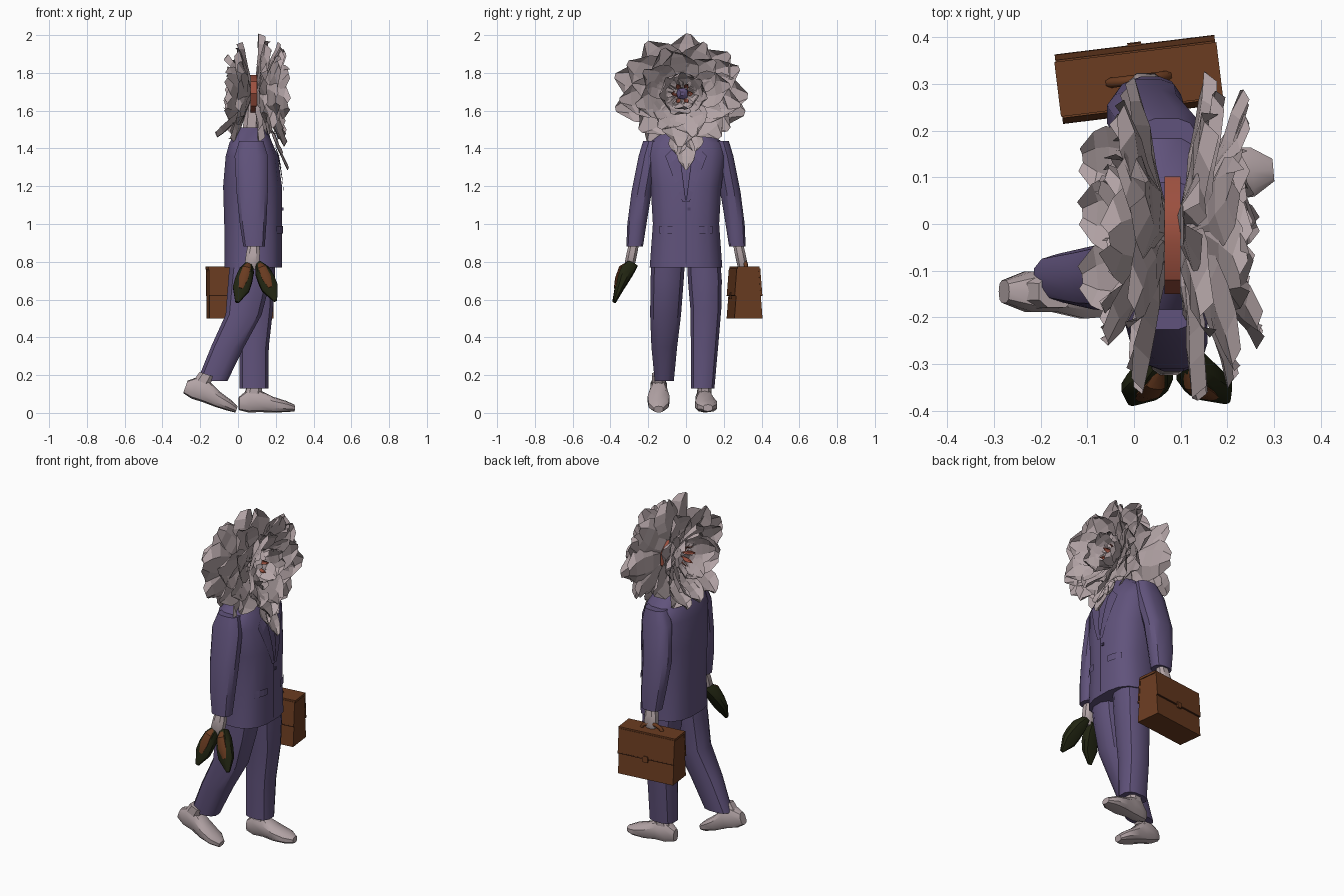
import bpy, bmesh, math, random
from mathutils import Matrix, Vector

random.seed(11)
if "Cube" in bpy.data.objects:
    bpy.data.objects.remove(bpy.data.objects["Cube"], do_unlink=True)


def material(name, colour):
    mat = bpy.data.materials.new(name)
    mat.use_nodes = True
    mat.diffuse_color = (*colour, 1)
    mat.node_tree.nodes["Principled BSDF"].inputs["Base Color"].default_value = (*colour, 1)
    return mat


suit = material("suit purple", (.118, .086, .2))
suit_dark = material("seam purple", (.07, .05, .125))
pale = material("pale petal", (.45, .37, .38))
brown = material("brown leather", (.145, .045, .015))
brown_dark = material("dark leather", (.08, .025, .01))
black = material("olive black", (.016, .019, .006))
red = material("red stamen", (.33, .08, .05))


def finish(name, bm, mat, matrix=None, smooth=None):
    """Turn a bmesh into a named object."""
    bmesh.ops.recalc_face_normals(bm, faces=bm.faces)
    if matrix:
        bm.transform(matrix)
    mesh = bpy.data.meshes.new(name)
    bm.to_mesh(mesh)
    bm.free()
    mesh.materials.append(mat)
    obj = bpy.data.objects.new(name, mesh)
    bpy.context.collection.objects.link(obj)
    if smooth:
        bpy.ops.object.select_all(action='DESELECT')
        obj.select_set(True)
        bpy.context.view_layer.objects.active = obj
        bpy.ops.object.shade_smooth_by_angle(angle=math.radians(smooth))
    return obj


def loft(name, rings, mat, axis="z", sides=12, power=.75, matrix=None):
    """Skin rings of (position on axis, centre, centre, radius, radius)."""
    bm = bmesh.new()
    loops = []
    for t, a, b, ra, rb in rings:
        loop = []
        for i in range(sides):
            ang = math.tau * (i + .5) / sides
            c, s = math.cos(ang), math.sin(ang)
            u = a + ra * math.copysign(abs(c) ** power, c)
            v = b + rb * math.copysign(abs(s) ** power, s)
            loop.append(bm.verts.new((u, v, t) if axis == "z" else (t, u, v)))
        loops.append(loop)
    for low, high in zip(loops, loops[1:]):
        for i in range(sides):
            j = (i + 1) % sides
            bm.faces.new((low[i], low[j], high[j], high[i]))
    bm.faces.new(loops[0])
    bm.faces.new(loops[-1])
    return finish(name, bm, mat, matrix, 35)


def box(name, size, place, mat, matrix=None, taper=1):
    bm = bmesh.new()
    bmesh.ops.create_cube(bm, size=1)
    for v in bm.verts:
        if v.co.z > 0:
            v.co.y *= taper
        v.co = Vector(v.co[i] * size[i] + place[i] for i in range(3))
    return finish(name, bm, mat, matrix)


# Jacket body, rings from hem to collar
torso = [(.77, .08, 0, .155, .195), (1, .08, 0, .155, .178), (1.2, .077, 0, .158, .19),
         (1.36, .073, 0, .14, .215), (1.43, .068, 0, .115, .2), (1.51, .075, 0, .075, .09)]
loft("jacket", torso, suit, sides=16)
loft("neck", [(1.48, .07, 0, .05, .05), (1.68, .08, 0, .04, .04)], pale, sides=8)


def jacket_front(y, z):
    """Front surface of the jacket at a given side offset and height."""
    for low, high in zip(torso, torso[1:]):
        if low[0] <= z <= high[0]:
            f = (z - low[0]) / (high[0] - low[0])
            cx, _, rx, ry = (p + (q - p) * f for p, q in zip(low[1:], high[1:]))
            return cx + rx * max(0, 1 - abs(y / ry) ** 2.67) ** .375


def plate(name, edges, mat, lift=.006, steps=5):
    """Thin cloth strip on the jacket; edges are four (y, z) corners."""
    bm = bmesh.new()
    a, b, c, d = (Vector(e) for e in edges)
    rows = []
    for i in range(steps + 1):
        left, right = a.lerp(d, i / steps), b.lerp(c, i / steps)
        pts = [left.lerp(right, j / 3) for j in range(4)]
        rows.append([bm.verts.new((jacket_front(*p) + lift, *p)) for p in pts])
    for r, s in zip(rows, rows[1:]):
        for j in range(3):
            bm.faces.new((r[j], r[j + 1], s[j + 1], s[j]))
    return finish(name, bm, mat)


# Lapels, pocket flaps, front seam and button
for side, label in ((1, "left"), (-1, "right")):
    plate(label + "_lapel", [(0, 1.12), (side * .02, 1.12), (side * .11, 1.36), (side * .04, 1.43)], suit)
    plate(label + "_lapel_seam", [(0, 1.12), (side * .005, 1.12), (side * .045, 1.43),
                                  (side * .04, 1.43)], suit_dark, .008)
    plate(label + "_pocket_flap", [(side * .06, .95), (side * .14, .95),
                                   (side * .14, .99), (side * .06, .99)], suit)
plate("front_seam", [(-.003, .79), (.003, .79), (.003, 1.12), (-.003, 1.12)], suit_dark, .004)
box("button", (.008, .015, .015), (.236, .015, 1.08), suit_dark)

# Arms and hands: the left arm hangs a little further back
for side, label, back in ((1, "left", -.05), (-1, "right", 0)):
    loft(label + "_sleeve", [(.88, .085 + back, side * .272, .058, .045),
                             (1, .08 + back, side * .26, .072, .052),
                             (1.17, .075 + back, side * .235, .085, .055),
                             (1.36, .07 + back / 3, side * .2, .09, .052),
                             (1.44, .07, side * .178, .065, .05)], suit)
    loft(label + "_hand", [(.76, .075 + back, side * .295, .025, .018),
                           (.8, .075 + back, side * .295, .04, .03),
                           (.85, .08 + back, side * .285, .038, .03),
                           (.9, .085 + back, side * .275, .03, .028)], pale, sides=8)

# Trousers: left leg forward, right leg trailing
loft("left_leg", [(.13, .085, .088, .078, .064), (.35, .085, .098, .08, .074), (.55, .1, .105, .088, .084),
                  (.7, .09, .1, .108, .092), (.86, .08, .09, .12, .09)], suit)
loft("right_leg", [(.17, -.135, -.115, .082, .052), (.35, -.055, -.115, .09, .07), (.52, .03, -.108, .098, .084),
                   (.7, .06, -.1, .115, .09), (.86, .08, -.092, .12, .092)], suit)

# Feet: the trailing one stands on its toe
foot = [(0, 0, .05, .025, .035), (.05, 0, .064, .045, .062), (.11, 0, .062, .045, .058),
        (.18, 0, .044, .06, .042), (.25, 0, .034, .055, .03), (.295, 0, .026, .025, .018)]
ankle = [(.08, .07, 0, .048, .04), (.15, .085, 0, .042, .036)]
for label, spot, pitch, yaw in (("left", (.005, .09, 0), 0, 5), ("right", (-.295, -.145, .09), 19, 0)):
    pose = (Matrix.Translation(spot) @ Matrix.Rotation(math.radians(yaw), 4, "Z")
            @ Matrix.Rotation(math.radians(pitch), 4, "Y"))
    loft(label + "_foot", foot, pale, axis="x", matrix=pose, sides=10)
    loft(label + "_ankle", ankle, pale, matrix=pose, sides=8)

# Pair of pointed shoes dangling from the right hand, lined in brown
shoe = [(0, 0, .02, .018, .03), (.05, 0, .03, .04, .04), (.11, 0, .028, .047, .034),
        (.16, 0, .022, .046, .024), (.235, 0, .012, .01, .01)]
lining = [(.01, 0, .045, .008, .008), (.05, 0, .064, .022, .012), (.11, 0, .056, .026, .012),
          (.165, 0, .038, .012, .01)]
for lean, label in ((-.28, "rear"), (.4, "fore")):
    ahead = Vector((lean, -.45, -.85)).normalized()
    across = ahead.cross(Vector((0, .85, -.45))).normalized()
    pose = Matrix((ahead, across, ahead.cross(across))).transposed().to_4x4()
    pose = Matrix.Translation((.08 + lean * .07, -.265, .78)) @ pose
    loft(label + "_held_shoe", shoe, black, axis="x", matrix=pose, sides=10)
    loft(label + "_shoe_lining", lining, brown, axis="x", matrix=pose, sides=8)

# Briefcase with flap, clasp and handle
case = Matrix.Translation((.01, .31, .5)) @ Matrix.Rotation(math.radians(7), 4, "Z")
box("briefcase", (.34, .15, .265), (0, 0, .1325), brown, case, .72)
box("briefcase_lid", (.35, .118, .014), (0, 0, .267), brown, case)
for side, label in ((1, "outer"), (-1, "inner")):
    face = case @ Matrix.Translation((0, side * .075, 0)) @ Matrix.Rotation(side * math.atan2(.021, .265), 4, "X")
    box(label + "_flap", (.345, .009, .14), (0, side * .004, .195), brown, face)
    box(label + "_flap_edge", (.345, .009, .006), (0, side * .005, .122), brown_dark, face)
    box(label + "_clasp", (.03, .009, .035), (0, side * .009, .12), brown, face)
curve = bpy.data.curves.new("briefcase_handle", "CURVE")
curve.dimensions = "3D"
curve.bevel_depth = .011
curve.bevel_resolution = 1
line = curve.splines.new("POLY")
line.points.add(5)
for i, point in enumerate(line.points):
    ang = math.pi * i / 5
    point.co = (case @ Vector((-.065 * math.cos(ang), 0, .265 + .04 * math.sin(ang)))).to_4d()
handle = bpy.data.objects.new("briefcase_handle", curve)
curve.materials.append(brown)
bpy.context.collection.objects.link(handle)


def petal(bm, root, ahead, facing, length, width, curl):
    """Add one broad, cupped, faceted petal growing from root."""
    ahead = ahead.normalized()
    side = ahead.cross(facing).normalized()
    normal = side.cross(ahead)
    rows = []
    for i, w in enumerate((.25, .65, .95, 1, .8, .3)):
        t = i / 5
        mid = root + ahead * length * (t + .12 * (1 - t)) + normal * curl * length * (t * t - t * .5)
        rows.append([bm.verts.new(mid + side * u * w * width / 2
                                  + normal * width * (.16 * u * u + random.uniform(-.03, .03))
                                  - ahead * length * .08 * abs(u) * t) for u in (-1, -.4, .4, 1)])
    for r, s in zip(rows, rows[1:]):
        for j in range(3):
            bm.faces.new((r[j], r[j + 1], s[j + 1], s[j]))


# Flower head: whorls of (name, tilt from forward, length, width, count, curl, root spread)
heart = Vector((.085, -.02, 1.69))
front = Vector((1, 0, 0))
whorls = [("inner", 30, .17, .15, 7, .15, .035), ("second", 50, .26, .2, 8, -.1, .03),
          ("third", 65, .32, .22, 9, -.1, 0), ("outer", 80, .32, .23, 9, 0, 0),
          ("rear", 104, .31, .22, 8, 0, 0), ("hind", 118, .26, .2, 7, .1, 0),
          ("back", 140, .19, .15, 5, .1, .03)]
for name, tilt, length, width, count, curl, spread in whorls:
    bm = bmesh.new()
    for k in range(count):
        ang = math.tau * (k + random.uniform(-.15, .15) + tilt / 40) / count
        lean = math.radians(tilt + random.uniform(-7, 7))
        out = Vector((0, math.cos(ang) * 1.18, math.sin(ang)))
        ahead = front * math.cos(lean) + out * math.sin(lean)
        facing = front * math.sin(lean) - out * math.cos(lean)
        if tilt > 100:
            facing = -facing
        size = length * ahead.length * random.uniform(.93, 1.04)
        petal(bm, heart + out * spread, ahead, facing, size, width * random.uniform(.9, 1.1), curl)
    finish(name + "_petals", bm, pale)

# Drooping petals over the chest and the collar
bm = bmesh.new()
for y, drop in ((0, .24), (-.04, .15), (.04, .13)):
    petal(bm, Vector((.17, y, 1.5)), Vector((.36, y, -1)), front, drop, .1, .1)
for y in (-.1, .02, .12):
    petal(bm, Vector((.05, y, 1.6)), Vector((-.8, y, -.8)), -front, .22, .16, .1)
finish("drooping_petals", bm, pale)

# Red calyx between the whorls, with red stamens opening to the front and the back
loft("calyx", [(.065, -.02, 1.69, .13, .1), (.1, -.02, 1.69, .13, .1)], red, axis="x", sides=9, power=1)
bm = bmesh.new()
for k in range(6):
    ang = math.tau * k / 6
    out = Vector((0, math.cos(ang), math.sin(ang)))
    for way in (front, -front):
        petal(bm, heart + way * .02 + out * .02, way * .9 + out * .6, way, .085, .025, .2)
finish("stamens", bm, red)
loft("flower_centre", [(.09, -.02, 1.69, .035, .035), (.13, -.02, 1.69, .03, .03),
                       (.145, -.02, 1.69, .01, .01)], suit, axis="x", sides=7)
